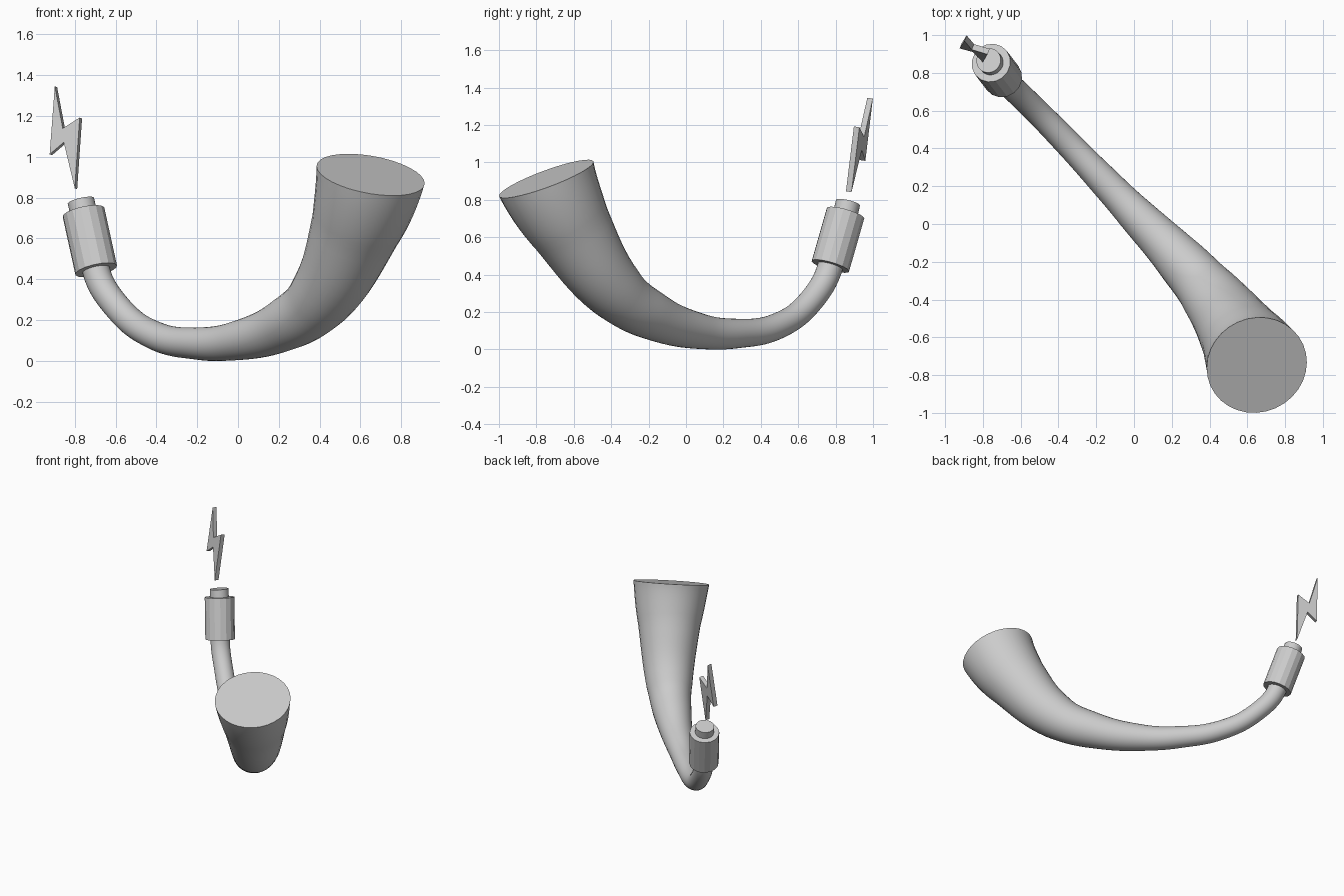
import bpy
import bmesh
from mathutils import Vector

cube = bpy.data.objects.get("Cube")
if cube:
    bpy.data.objects.remove(cube, do_unlink=True)

grey = bpy.data.materials.new("plain grey")
grey.use_nodes = True
grey.diffuse_color = (0.6, 0.6, 0.6, 1)
grey.node_tree.nodes["Principled BSDF"].inputs["Base Color"].default_value = (0.6, 0.6, 0.6, 1)


def rod(name, start, end, radius, sides, smooth=False):
    """Capped cylinder running from start to end."""
    start, end = Vector(start), Vector(end)
    axis = end - start
    bpy.ops.mesh.primitive_cylinder_add(vertices=sides, radius=radius, depth=axis.length,
                                        location=(start + end) / 2)
    ob = bpy.context.object
    ob.name = name
    ob.rotation_euler = axis.to_track_quat('Z', 'Y').to_euler()
    ob.data.materials.append(grey)
    if smooth:
        bpy.ops.object.shade_smooth_by_angle(angle=0.6)
    return ob


# Horn: flared tube along a curved path (x, y, z, radius)
path = [
    (-0.695, 0.772, 0.445, 0.068),
    (-0.58, 0.66, 0.25, 0.067),
    (-0.41, 0.49, 0.125, 0.07),
    (-0.2, 0.27, 0.085, 0.079),
    (0.0, 0.06, 0.10, 0.097),
    (0.225, -0.17, 0.175, 0.128),
    (0.405, -0.374, 0.31, 0.162),
    (0.575, -0.615, 0.65, 0.221),
    (0.65, -0.747, 0.912, 0.269),
]
curve = bpy.data.curves.new("horn", 'CURVE')
curve.dimensions = '3D'
curve.bevel_depth = 1.0
curve.bevel_resolution = 14
curve.resolution_u = 8
curve.use_fill_caps = True
spline = curve.splines.new('BEZIER')
spline.radius_interpolation = 'CARDINAL'
spline.bezier_points.add(len(path) - 1)
for point, (x, y, z, r) in zip(spline.bezier_points, path):
    point.co = (x, y, z)
    point.radius = r
    point.handle_left_type = point.handle_right_type = 'AUTO'

# Aim both ends so the caps face along the handle and out of the mouth
for point, aim in ((spline.bezier_points[0], (0.2, -0.27, -0.94)),
                   (spline.bezier_points[-1], (0.167, -0.342, 0.924))):
    point.handle_left_type = point.handle_right_type = 'FREE'
    point.handle_left = point.co - Vector(aim) * 0.08
    point.handle_right = point.co + Vector(aim) * 0.08

horn = bpy.data.objects.new("horn", curve)
bpy.context.collection.objects.link(horn)
bpy.ops.object.select_all(action='DESELECT')
horn.select_set(True)
bpy.context.view_layer.objects.active = horn
bpy.ops.object.convert(target='MESH')
horn = bpy.context.object
horn.data.materials.clear()
horn.data.materials.append(grey)

# Weld the caps to the tube and smooth everything but the rim
bm = bmesh.new()
bm.from_mesh(horn.data)
bmesh.ops.remove_doubles(bm, verts=bm.verts, dist=0.0001)
bmesh.ops.recalc_face_normals(bm, faces=bm.faces)
bm.to_mesh(horn.data)
bm.free()
bpy.ops.object.shade_smooth_by_angle(angle=0.6)

# Grip sleeve and end knob
sleeve_top = (-0.757, 0.853, 0.728)
rod("grip_sleeve", (-0.695, 0.772, 0.445), sleeve_top, 0.105, 16)
rod("end_knob", sleeve_top, (-0.770, 0.866, 0.784), 0.066, 32, smooth=True)

# Lightning bolt: flat outline on a leaning plane, given thickness
outline = [(-0.892, 1.343), (-0.853, 1.137), (-0.77, 1.19),
           (-0.794, 0.843), (-0.848, 1.069), (-0.917, 1.01)]
normal = Vector((0.4, 1, -0.15)).normalized()
half = normal * 0.016
bm = bmesh.new()
verts = [bm.verts.new(Vector((x, 0.87 - 0.4 * (x + 0.794) + 0.15 * (z - 0.843), z)) - half)
         for x, z in outline]
face = bm.faces.new(verts)
extruded = bmesh.ops.extrude_face_region(bm, geom=[face])
moved = [g for g in extruded["geom"] if isinstance(g, bmesh.types.BMVert)]
bmesh.ops.translate(bm, verts=moved, vec=half * 2)
bmesh.ops.recalc_face_normals(bm, faces=bm.faces)
mesh = bpy.data.meshes.new("lightning_bolt")
bm.to_mesh(mesh)
bm.free()
mesh.materials.append(grey)
bolt = bpy.data.objects.new("lightning_bolt", mesh)
bpy.context.collection.objects.link(bolt)
